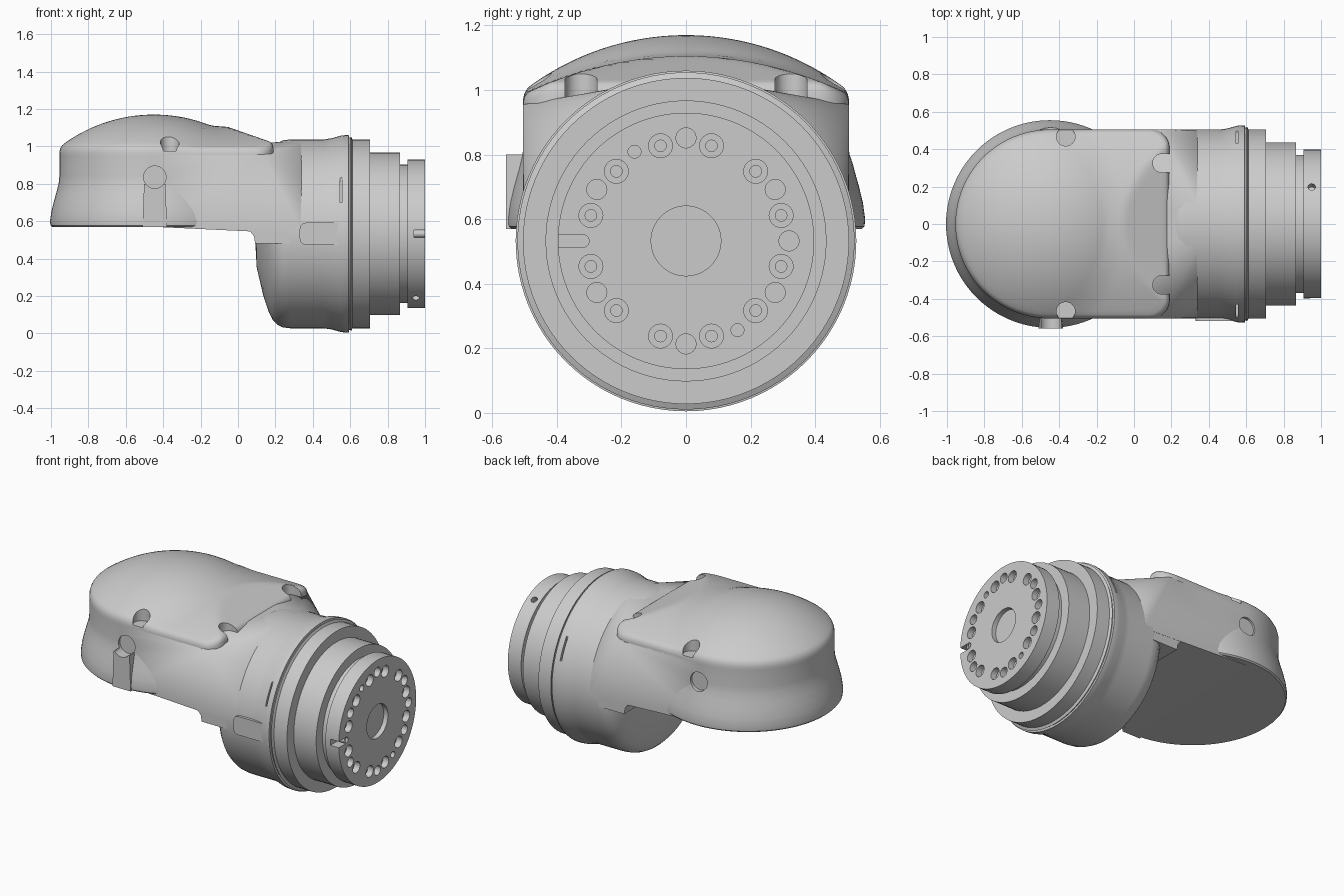
import bpy, bmesh, math
from mathutils import Vector, Matrix

if "Cube" in bpy.data.objects:
    bpy.data.objects.remove(bpy.data.objects["Cube"])

grey = bpy.data.materials.new("light_grey")
grey.use_nodes = True
grey.diffuse_color = (0.6, 0.6, 0.6, 1)
grey.node_tree.nodes["Principled BSDF"].inputs["Base Color"].default_value = (0.6, 0.6, 0.6, 1)

AXIS_Z = 0.5325            # height of the drum axis
HEAD_X = -0.45             # centre of the rounded head
HALF = 0.505               # half width of the housing
X, Y, Z = Vector((1, 0, 0)), Vector((0, 1, 0)), Vector((0, 0, 1))


def finish(name, bm):
    bmesh.ops.recalc_face_normals(bm, faces=bm.faces)
    mesh = bpy.data.meshes.new(name)
    bm.to_mesh(mesh)
    bm.free()
    mesh.materials.append(grey)
    ob = bpy.data.objects.new(name, mesh)
    bpy.context.collection.objects.link(ob)
    return ob


def activate(ob):
    bpy.ops.object.select_all(action="DESELECT")
    ob.select_set(True)
    bpy.context.view_layer.objects.active = ob


def smooth(ob, angle=30):
    activate(ob)
    bpy.ops.object.shade_smooth_by_angle(angle=math.radians(angle))


def cut(ob, cutter):
    activate(ob)
    mod = ob.modifiers.new("cut", "BOOLEAN")
    mod.operation, mod.solver, mod.object = "DIFFERENCE", "EXACT", cutter
    bpy.ops.object.modifier_apply(modifier=mod.name)


def revolve(name, profile, axis, origin, out, steps=96):
    """Spin (along, radius) pairs around an axis."""
    bm = bmesh.new()
    verts = [bm.verts.new(origin + axis * a + out * r) for a, r in profile]
    edges = [bm.edges.new(pair) for pair in zip(verts, verts[1:])]
    bmesh.ops.spin(bm, geom=verts + edges, cent=origin, axis=axis,
                   angle=math.tau, steps=steps, use_duplicate=False)
    bmesh.ops.remove_doubles(bm, verts=bm.verts, dist=1e-4)
    return finish(name, bm)


def add_cylinder(bm, centre, axis, radius, depth, segments=24):
    turn = axis.to_track_quat("Z", "Y").to_matrix().to_4x4()
    bmesh.ops.create_cone(bm, cap_ends=True, segments=segments, radius1=radius, radius2=radius,
                          depth=depth, matrix=Matrix.Translation(centre) @ turn)


def add_box(bm, centre, size):
    m = Matrix.Translation(centre) @ Matrix.Diagonal((*size, 1))
    return bmesh.ops.create_cube(bm, size=1, matrix=m)["verts"]


def ring(angle, radius, x):
    a = math.radians(angle)
    return Vector((x, radius * math.cos(a), AXIS_Z + radius * math.sin(a)))


# Drum with stepped output flange
drum = revolve("drum", [
    (0.09, 0), (0.10, 0.18), (0.135, 0.33), (0.165, 0.42), (0.185, 0.46), (0.21, 0.485),
    (0.24, 0.5), (0.28, HALF), (0.46, HALF), (0.5, 0.511), (0.55, 0.525), (0.575, 0.5275),
    (0.592, 0.5275), (0.594, 0.515), (0.602, 0.515), (0.604, 0.522), (0.612, HALF),
    (0.705, HALF), (0.705, 0.435), (0.865, 0.435), (0.865, 0.37), (0.905, 0.37),
    (0.905, 0.397), (1.0, 0.397), (1.0, 0.108), (0.97, 0.108), (0.97, 0)],
    X, Vector((0, 0, AXIS_Z)), Y)

# Flange bolt circle, locating slot, radial holes and side vents
bm = bmesh.new()
for angle in range(15, 360, 30):
    add_cylinder(bm, ring(angle, 0.305, 1.0), X, 0.037, 0.08)
for angle in (0, 30, 90, 150, 210, 270, 330):
    add_cylinder(bm, ring(angle, 0.319, 1.0), X, 0.031, 0.1)
for angle in (120, 300):
    add_cylinder(bm, ring(angle, 0.319, 1.0), X, 0.02, 0.06)
for angle in (60, 240):
    add_cylinder(bm, ring(angle, 0.4, 0.95), ring(angle, 1, 0) - ring(0, 0, 0), 0.02, 0.08)
for side in (-1, 1):
    add_box(bm, Vector((0.55, side * 0.51, 0.78)), (0.01, 0.16, 0.16))
wide_holes = finish("wide_hole_cutter", bm)
bm = bmesh.new()
for angle in range(15, 360, 30):
    add_cylinder(bm, ring(angle, 0.305, 1.0), X, 0.018, 0.16, 16)
add_box(bm, Vector((0.98, -0.37, AXIS_Z)), (0.08, 0.1, 0.04))
add_cylinder(bm, Vector((0.98, -0.32, AXIS_Z)), X, 0.02, 0.0802)
deep_holes = finish("deep_hole_cutter", bm)
for cutter in (wide_holes, deep_holes):
    cut(drum, cutter)
smooth(drum)

# Flared round head
head = revolve("head", [
    (0.57, 0), (0.57, 0.545), (0.578, 0.553), (0.6, 0.555), (0.65, 0.548), (0.7, 0.536),
    (0.75, 0.522), (0.8, 0.509), (0.84, HALF), (0.955, HALF), (0.955, 0)],
    Z, Vector((HEAD_X, 0, 0)), X)

# Neck: flat-sided box hulled into the upper half of the drum
bm = bmesh.new()
for side in (-HALF, HALF):
    for x, z in ((HEAD_X, 0.57), (HEAD_X, 0.955), (0.14, 0.955), (0.1, 0.57)):
        bm.verts.new((x, side, z))
for angle in range(0, 181, 5):
    bm.verts.new(ring(angle, HALF - 0.001, 0.34))
bmesh.ops.convex_hull(bm, input=bm.verts)
bmesh.ops.dissolve_limit(bm, angle_limit=0.01, verts=bm.verts, edges=bm.edges)
neck = finish("neck", bm)

# Fillet where the neck underside turns down into the drum
bm = bmesh.new()
corner = [(-0.02, 0.571), (0.03, 0.562), (0.065, 0.545), (0.085, 0.52), (0.092, 0.48),
          (0.28, 0.48), (0.28, 0.6), (-0.02, 0.6)]
face = bm.faces.new([bm.verts.new((x, -0.503, z)) for x, z in corner])
moved = bmesh.ops.extrude_face_region(bm, geom=[face])["geom"]
bmesh.ops.translate(bm, vec=Y * 1.006, verts=[v for v in moved if isinstance(v, bmesh.types.BMVert)])
smooth(finish("neck_fillet", bm))

# Raised cable boss on the front of the head
bm = bmesh.new()
boss_verts = add_box(bm, Vector((-0.445, -0.5, 0.685)), (0.13, 0.115, 0.23))
for v in boss_verts:
    if v.co.z > 0.7:
        v.co.x = -0.445 + (v.co.x + 0.445) * 0.88
boss = finish("cable_boss", bm)

# Round recesses on both sides of the head
bm = bmesh.new()
for side in (-1, 1):
    add_cylinder(bm, Vector((-0.445, side * 0.59, 0.835)), Y, 0.06, 0.2, 32)
recess = finish("recess_cutter", bm)
for ob in (head, neck, boss):
    cut(ob, recess)
    smooth(ob)


# Domed lid
def lid_outline():
    pts = [(HEAD_X + HALF * math.cos(a), HALF * math.sin(a))
           for a in (math.pi * (0.5 + i / 48) for i in range(49))]
    straight = [HEAD_X + 0.54 * i / 14 for i in range(1, 14)]
    pts += [(x, -HALF) for x in straight]
    r = 0.1
    right = [(0.09 + r * math.cos(a), r - HALF + r * math.sin(a))
             for a in (math.pi * (i / 16 - 0.5) for i in range(9))]
    pts += right
    pts += [(0.19, (HALF - r) * (i / 8 - 1)) for i in range(1, 16)]
    pts += [(x, -y) for x, y in reversed(right)]
    pts += [(x, HALF) for x in reversed(straight)]
    return pts


def lid_height(x, y):
    d2 = (x - HEAD_X) ** 2 + y * y
    dome = 1.17 - 0.82 + math.sqrt(0.82 ** 2 - d2)
    ridge = min(1.105 - 0.46 * y * y, 1.085 - 0.35 * x, 1.105 + 0.5 * (x + 0.12))
    gap = max(0, 0.03 - abs(dome - ridge))
    return max(max(dome, ridge) + gap * gap / 0.12, 0.99)


bm = bmesh.new()
centre_x = -0.4
outline = lid_outline()
levels = [(i / 24, 0) for i in range(1, 24)] + [(0.975, 0.002), (0.992, 0.011), (1, 0.027), (1, None)]
rings = []
for t, drop in levels:
    row = []
    for px, py in outline:
        x, y = centre_x + (px - centre_x) * t, py * t
        row.append(bm.verts.new((x, y, 0.95 if drop is None else lid_height(x, y) - drop)))
    rings.append(row)
n = len(outline)
peak = bm.verts.new((centre_x, 0, lid_height(centre_x, 0)))
for i in range(n):
    j = (i + 1) % n
    bm.faces.new((peak, rings[0][i], rings[0][j]))
    for inner, outer in zip(rings, rings[1:]):
        bm.faces.new((inner[i], outer[i], outer[j], inner[j]))
bm.faces.new(rings[-1])
lid = finish("lid", bm)

# Screw pockets in the lid
bm = bmesh.new()
for side in (-1, 1):
    for x, y in ((-0.365, 0.467), (0.15, 0.325)):
        add_cylinder(bm, Vector((x, side * y, 1.125)), Z, 0.05, 0.3)
    add_box(bm, Vector((0.19, side * 0.325, 1.125)), (0.08, 0.0996, 0.2996))
pockets = finish("pocket_cutter", bm)
pockets_mod = lid.modifiers.new("cut", "BOOLEAN")
pockets_mod.operation, pockets_mod.solver, pockets_mod.object = "DIFFERENCE", "EXACT", pockets
pockets_mod.use_self = True
activate(lid)
bpy.ops.object.modifier_apply(modifier=pockets_mod.name)
smooth(lid, 35)

# Rounded connector pad on the front of the drum
bm = bmesh.new()
add_box(bm, Vector((0.455, -0.48, AXIS_Z)), (0.25, 0.078, 0.12))
upright = [e for e in bm.edges if abs(e.verts[0].co.y - e.verts[1].co.y) > 0.05
           and e.verts[0].co.x < 0.4]
bmesh.ops.bevel(bm, geom=upright, offset=0.035, segments=5, affect="EDGES", profile=0.5)
smooth(finish("connector_pad", bm))

# Remove the spent cutters
for cutter in (wide_holes, deep_holes, recess, pockets):
    bpy.data.objects.remove(cutter)
